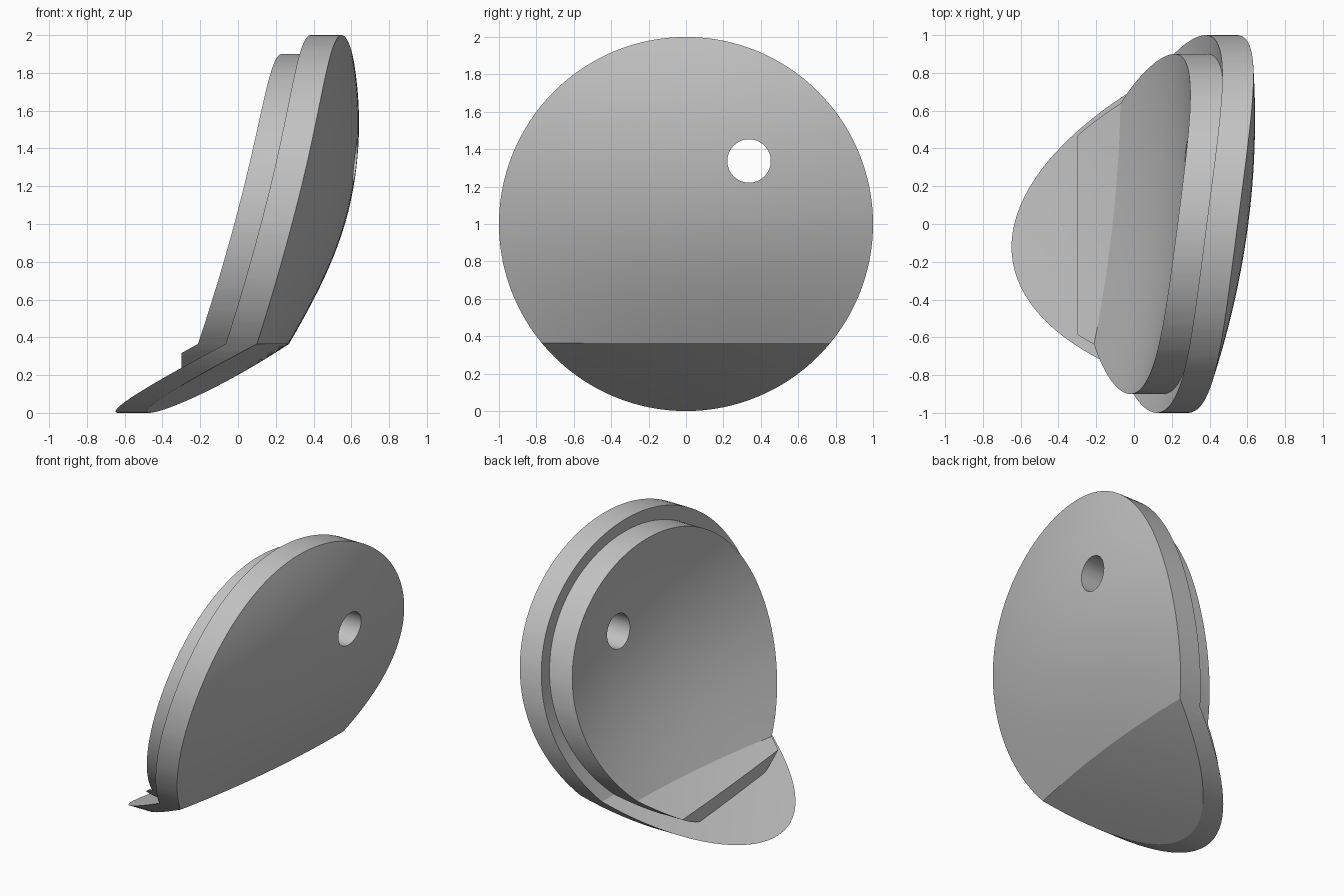
import bpy, bmesh, math

if "Cube" in bpy.data.objects:
    bpy.data.objects.remove(bpy.data.objects["Cube"], do_unlink=True)

CREASE = 0.365   # height of the bend
grey = bpy.data.materials.new("plain grey")
grey.use_nodes = True
grey.diffuse_color = (0.54, 0.54, 0.54, 1)
grey.node_tree.nodes["Principled BSDF"].inputs["Base Color"].default_value = grey.diffuse_color


def outer_x(y, z):
    """Outer face: domed and leaning above the crease, swept inward below it."""
    t = z - CREASE
    if t >= 0:
        k = min(t / 0.8, 1)
        k *= 2 - k
        lean = 0.185 + 0.45 * t - 0.139 * t * t
        tilt = 0.11 + 0.02 * k
        dome = 0.07 + 0.047 * k
    else:
        lean = 0.185 + 1.7 * t - 0.25 * t * t
        tilt = 0.11 - 0.35 * t
        dome = 0.07
    return lean + tilt * y + dome * (1 - y * y - (z - 1) ** 2)


def slice_mesh(bm, co, no, keep=True):
    return bmesh.ops.bisect_plane(bm, geom=bm.verts[:] + bm.edges[:] + bm.faces[:], dist=1e-5,
                                  plane_co=co, plane_no=no, clear_outer=not keep)


def curved_disc(name, radius, front, back, cut_x=None):
    """Round plate whose two faces follow the outer curve at given depths."""
    bm = bmesh.new()
    n = 128
    ring = [bm.verts.new((0, radius * math.cos(i * math.tau / n),
                          1 + radius * math.sin(i * math.tau / n))) for i in range(n)]
    bm.faces.new(ring)
    # slice into a grid so that the plate can bend
    levels = [CREASE * i / 10 for i in range(1, 11)]
    levels += [CREASE + (2 - CREASE) * i / 28 for i in range(1, 28)]
    for z in levels:
        slice_mesh(bm, (0, 0, z), (0, 0, 1))
    for i in range(-14, 15):
        slice_mesh(bm, (0, i / 15, 0), (0, 1, 0))
    ext = bmesh.ops.extrude_face_region(bm, geom=bm.faces[:], use_keep_orig=True)
    moved = {g for g in ext["geom"] if isinstance(g, bmesh.types.BMVert)}
    for v in bm.verts:
        v.co.x = outer_x(v.co.y, v.co.z) - (back if v in moved else front)
    if cut_x is not None:
        cut = slice_mesh(bm, (cut_x, 0, 0), (-1, 0, 0), keep=False)
        edges = [g for g in cut["geom_cut"] if isinstance(g, bmesh.types.BMEdge)]
        bmesh.ops.holes_fill(bm, edges=edges, sides=0)
    bmesh.ops.recalc_face_normals(bm, faces=bm.faces[:])
    mesh = bpy.data.meshes.new(name)
    bm.to_mesh(mesh)
    bm.free()
    obj = bpy.data.objects.new(name, mesh)
    bpy.context.collection.objects.link(obj)
    mesh.materials.append(grey)
    return obj


# wide outer plate and the smaller raised plug behind it, trimmed flat at its foot
plate = curved_disc("outer_plate", 1.0, 0.0, 0.165)
plug = curved_disc("inner_plug", 0.9, 0.155, 0.34, cut_x=-0.30)

# round through hole
bpy.ops.mesh.primitive_cylinder_add(vertices=48, radius=0.116, depth=3,
                                    location=(0, 0.337, 1.337), rotation=(0, math.pi / 2, 0))
cutter = bpy.context.object
cutter.name = "hole_cutter"
cutter.hide_render = True
cutter.data.materials.append(grey)

for obj in (plate, plug):
    mod = obj.modifiers.new("hole", 'BOOLEAN')
    mod.operation = 'DIFFERENCE'
    mod.solver = 'EXACT'
    mod.object = cutter
    bpy.ops.object.select_all(action='DESELECT')
    obj.select_set(True)
    bpy.context.view_layer.objects.active = obj
    bpy.ops.object.modifier_apply(modifier=mod.name)
    bpy.ops.object.shade_smooth_by_angle(angle=math.radians(25))

bpy.data.objects.remove(cutter, do_unlink=True)
